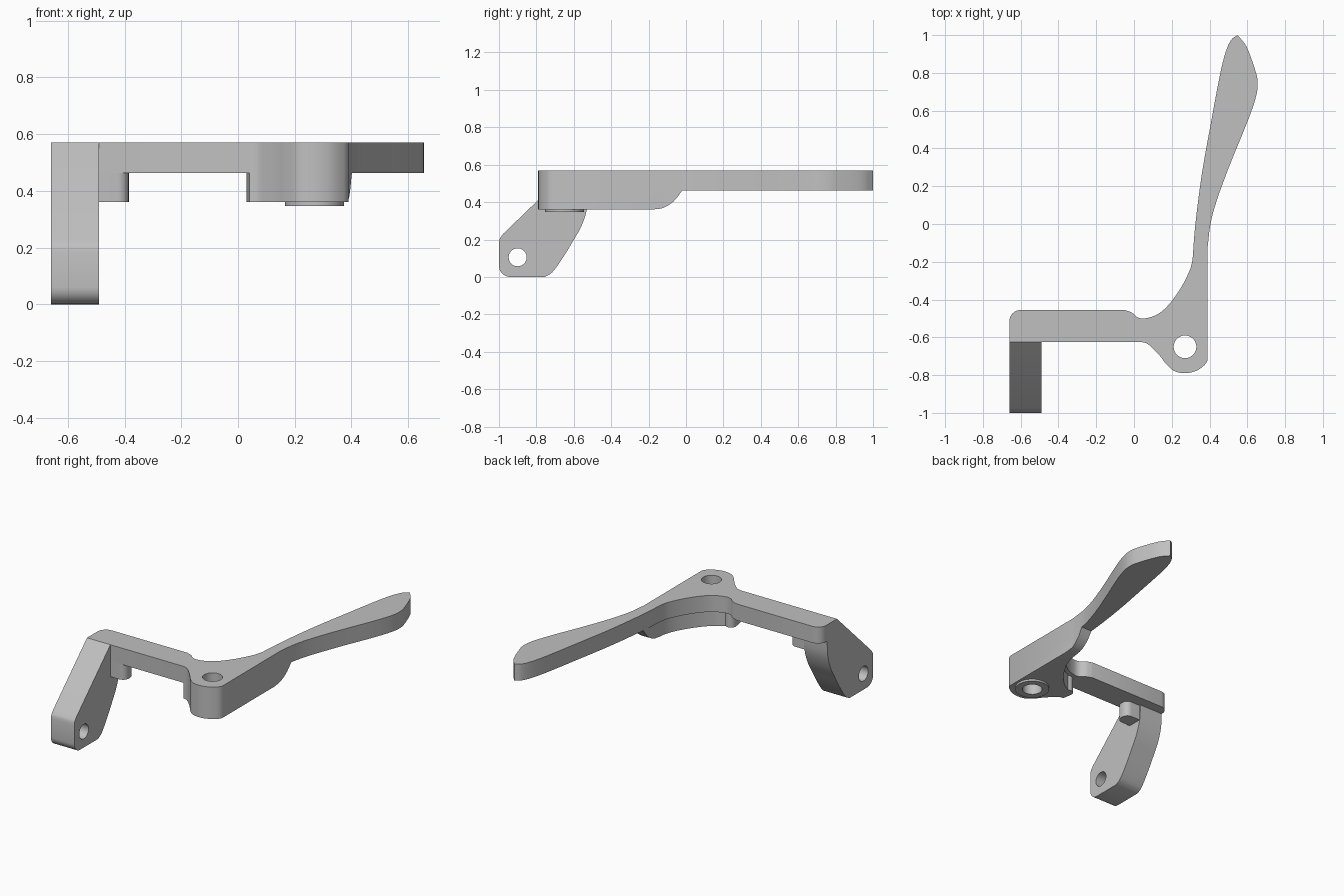
import bpy, bmesh, math
from mathutils import Vector

cube = bpy.data.objects.get("Cube")
if cube:
    bpy.data.objects.remove(cube, do_unlink=True)

grey = bpy.data.materials.new("satin grey")
grey.use_nodes = True
grey.diffuse_color = (0.53, 0.53, 0.53, 1)
grey.node_tree.nodes["Principled BSDF"].inputs["Base Color"].default_value = grey.diffuse_color


def curve(points, steps=4):
    """Smooth open curve through the points."""
    p = [Vector(q) for q in points]
    p = [2 * p[0] - p[1]] + p + [2 * p[-1] - p[-2]]
    out = []
    for a, b, c, d in zip(p, p[1:], p[2:], p[3:]):
        for i in range(steps):
            t = i / steps
            out.append(0.5 * (2 * b + (c - a) * t + (2 * a - 5 * b + 4 * c - d) * t**2
                              + (3 * b - a - 3 * c + d) * t**3))
    return [tuple(v) for v in out] + [tuple(points[-1])]


def arc(x, y, r, start, end, n=16):
    angles = [math.radians(start + (end - start) * i / n) for i in range(n + 1)]
    return [(x + r * math.cos(a), y + r * math.sin(a)) for a in angles]


def prism(name, outline, low, high, axis="z"):
    """Extrude an outline along z (outline in x, y) or x (outline in y, z)."""
    place = (lambda u, v, w: (u, v, w)) if axis == "z" else (lambda u, v, w: (w, u, v))
    bm = bmesh.new()
    base = bm.faces.new([bm.verts.new(place(u, v, low)) for u, v in outline])
    grown = bmesh.ops.extrude_face_region(bm, geom=[base])["geom"]
    shift = Vector(place(0, 0, high - low))
    bmesh.ops.translate(bm, vec=shift, verts=[g for g in grown if isinstance(g, bmesh.types.BMVert)])
    bmesh.ops.remove_doubles(bm, verts=bm.verts, dist=0.0005)
    bmesh.ops.recalc_face_normals(bm, faces=bm.faces)
    mesh = bpy.data.meshes.new(name)
    bm.to_mesh(mesh)
    bm.free()
    mesh.materials.append(grey)
    obj = bpy.data.objects.new(name, mesh)
    bpy.context.collection.objects.link(obj)
    return obj


def cut(obj, tool, operation="DIFFERENCE"):
    mod = obj.modifiers.new("cut", "BOOLEAN")
    mod.object, mod.operation, mod.solver = tool, operation, "EXACT"
    bpy.context.view_layer.objects.active = obj
    bpy.ops.object.modifier_apply(modifier=mod.name)


MID, TOP, HUB_LOW = 0.462, 0.57, 0.36
HUB = (0.27, -0.65)

# Shared outline sections
hub_front = curve([(0.04, -0.625), (0.075, -0.637), (0.13, -0.69), (0.165, -0.735)])
hub_front += curve([(0.165, -0.735), (0.21, -0.777), (0.27, -0.79), (0.33, -0.777), (0.375, -0.745), (0.39, -0.72)])
handle_outer = curve([(0.39, -0.12), (0.405, 0), (0.44, 0.13), (0.51, 0.32), (0.6, 0.54),
                      (0.645, 0.67), (0.655, 0.75), (0.64, 0.82), (0.595, 0.94), (0.548, 1.0)])
handle_inner = curve([(0.548, 1.0), (0.515, 0.975), (0.485, 0.91), (0.455, 0.79), (0.41, 0.55),
                      (0.36, 0.27), (0.325, 0), (0.31, -0.19)])
crook = curve([(0.31, -0.19), (0.295, -0.245), (0.25, -0.335), (0.19, -0.42), (0.13, -0.475),
               (0.06, -0.5), (0.02, -0.495), (-0.01, -0.47), (-0.05, -0.455)])

# Top plate: cross bar, hub and lever handle
plate = prism("lever_plate",
              [(-0.66, -0.625)] + hub_front + handle_outer + handle_inner + crook
              + arc(-0.6, -0.515, 0.06, 90, 180, 6), MID, TOP)

# Thick web below the hub, slightly recessed in the crook
web_inner = curve([(0.325, 0.02), (0.32, -0.18), (0.3, -0.27), (0.26, -0.35), (0.2, -0.435),
                   (0.14, -0.495), (0.1, -0.52)])
web = prism("hub_web", hub_front + handle_outer[:5] + [(0.409, 0.02)] + web_inner
            + arc(0.065, -0.56, 0.035, 60, 180, 8), HUB_LOW, MID)
fillet = prism("fillet_tool", [(-1, 0.3), (-0.18, 0.3)]
               + curve([(-0.18, HUB_LOW), (-0.12, 0.37), (-0.065, 0.405), (-0.02, MID)])
               + [(-0.02, 0.6), (-1, 0.6)], 0, 0.6, "x")
cut(web, fillet, "INTERSECT")

# Round bearing boss under the hub
boss = prism("hub_boss", arc(*HUB, 0.104, 0, 360, 48), 0.347, HUB_LOW)

# Pivot hole through the hub
drill = prism("hub_drill", arc(*HUB, 0.06, 0, 360, 48), 0.2, 0.8)
for part in (plate, web, boss):
    cut(part, drill)

# Hanging leg with sloped front and curved back
leg_profile = [(-0.625, TOP), (-0.625, MID), (-0.522, MID)]
leg_profile += curve([(-0.522, MID), (-0.53, HUB_LOW), (-0.56, 0.27), (-0.605, 0.19),
                      (-0.66, 0.1), (-0.715, 0.025), (-0.755, 0)])
leg_profile += arc(-0.94, 0.06, 0.06, 270, 180, 8)
leg_profile += curve([(-1, 0.185), (-0.994, 0.208), (-0.975, 0.233)])
leg = prism("hanging_leg", leg_profile, -0.66, -0.49, "x")
leg_drill = prism("leg_drill", arc(-0.9, 0.105, 0.048, 0, 360, 40), -0.8, -0.3, "x")
cut(leg, leg_drill)

# Small stop tab beside the leg
tab = prism("stop_tab", [(-0.5, -0.625)] + arc(-0.425, -0.585, 0.04, -90, 0, 6)
            + arc(-0.425, -0.57, 0.04, 0, 90, 6) + [(-0.5, -0.53)], HUB_LOW, MID)

for tool in (fillet, drill, leg_drill):
    bpy.data.objects.remove(tool, do_unlink=True)

# Smooth curved walls while keeping crisp rims
for obj in (plate, web, boss, leg, tab):
    bpy.ops.object.select_all(action="DESELECT")
    obj.select_set(True)
    bpy.context.view_layer.objects.active = obj
    bpy.ops.object.shade_smooth_by_angle(angle=math.radians(30))
